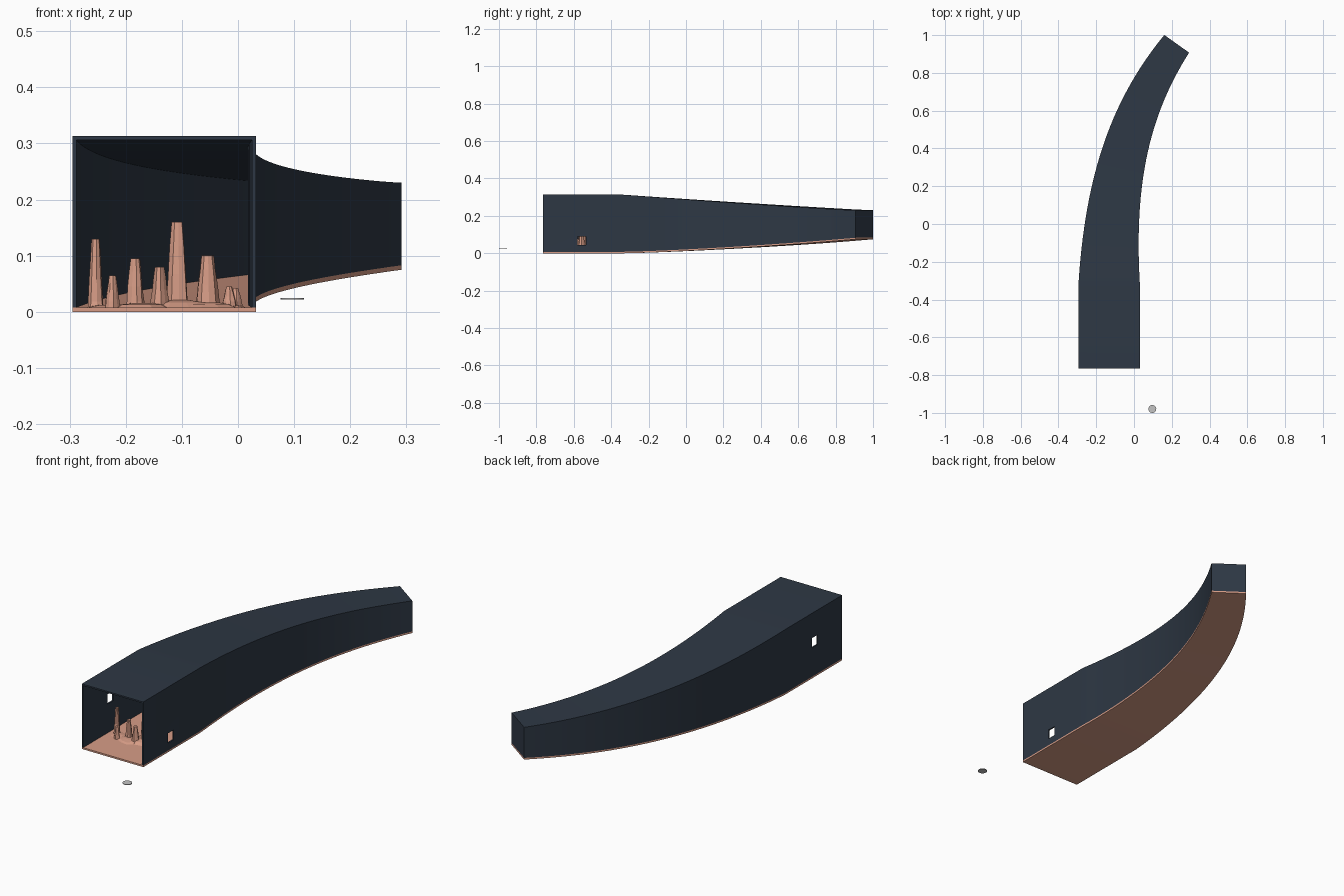
import bpy, bmesh, math, random
from mathutils import Vector, Matrix

if "Cube" in bpy.data.objects:
    bpy.data.objects.remove(bpy.data.objects["Cube"])
random.seed(4)

def material(name, rgb):
    m = bpy.data.materials.new(name)
    m.diffuse_color = (*rgb, 1)
    m.use_nodes = True
    m.node_tree.nodes["Principled BSDF"].inputs["Base Color"].default_value = m.diffuse_color
    return m

SLATE = material("dark slate", (0.027, 0.039, 0.058))
CLAY = material("salmon clay", (0.68, 0.335, 0.24))
GREY = material("light grey", (0.55, 0.55, 0.55))

def finish(bm, name, mat, smooth=False):
    bmesh.ops.recalc_face_normals(bm, faces=bm.faces)
    me = bpy.data.meshes.new(name)
    bm.to_mesh(me)
    bm.free()
    ob = bpy.data.objects.new(name, me)
    bpy.context.collection.objects.link(ob)
    me.materials.append(mat)
    if smooth:
        bpy.ops.object.select_all(action='DESELECT')
        ob.select_set(True)
        bpy.context.view_layer.objects.active = ob
        bpy.ops.object.shade_smooth_by_angle(angle=math.radians(25))
    return ob

# Centre path: straight mouth, then a bend to the right
FRONT, BEND = -0.765, -0.335
P = [Vector(p) for p in ((-0.1315, BEND), (-0.1315, 0.26), (-0.008, 0.631), (0.226, 0.954))]
N = 32
pts, tans = [], []
for i in range(N + 1):
    t = i / N
    u = 1 - t
    pts.append(u**3 * P[0] + 3*u*u*t * P[1] + 3*u*t*t * P[2] + t**3 * P[3])
    tans.append((u*u * (P[1]-P[0]) + 2*u*t * (P[2]-P[1]) + t*t * (P[3]-P[2])).normalized())
tans[-1] = Vector((0.58, 0.815)).normalized()
dist = [0.0]
for a, b in zip(pts, pts[1:]):
    dist.append(dist[-1] + (b - a).length)

# Station: centre, tangent, half width, bottom z, top z
stations = [(Vector((-0.1315, FRONT)), Vector((0, 1)), 0.1635, 0.0, 0.313)]
for p, tg, d in zip(pts, tans, dist):
    f = d / dist[-1]
    stations.append((p, tg, 0.1635 - 0.083*f, 0.075 * f**1.3, 0.23 + 0.083 * (1-f)**1.2))

def loft(section, name, mat):
    bm = bmesh.new()
    rings = []
    for p, tg, hw, z0, z1 in stations:
        side = Vector((tg.y, -tg.x))
        rings.append([bm.verts.new((*(p + side*s), z)) for s, z in section(hw, z0, z1)])
    n = len(rings[0])
    for a, b in zip(rings, rings[1:]):
        for i in range(n):
            j = (i + 1) % n
            bm.faces.new((a[i], a[j], b[j], b[i]))
    bm.faces.new(rings[0])
    bm.faces.new(rings[-1])
    return finish(bm, name, mat, True)

TH, FL = 0.007, 0.008

def shell_section(w, b, t):
    b += FL
    return [(-w, b), (-w, t), (w, t), (w, b), (w-TH, b), (w-TH, t-TH), (TH-w, t-TH), (TH-w, b)]

def floor_section(w, b, t):
    return [(-w, b), (w, b), (w, b+FL), (-w, b+FL)]

shell = loft(shell_section, "tunnel_walls", SLATE)
loft(floor_section, "tunnel_floor", CLAY)

# Closed far end
p, tg, hw, z0, z1 = stations[-1]
side = Vector((tg.y, -tg.x))
bm = bmesh.new()
corners = [(-hw+TH, z0+FL), (hw-TH, z0+FL), (hw-TH, z1-TH), (TH-hw, z1-TH)]
ends = [[bm.verts.new((*(p + side*s - tg*k), z)) for s, z in corners] for k in (0, 0.008)]
for i in range(4):
    j = (i + 1) % 4
    bm.faces.new((ends[0][i], ends[0][j], ends[1][j], ends[1][i]))
for e in ends:
    bm.faces.new(e)
finish(bm, "end_wall", SLATE)

# Small square window in each side wall
for name, x, z in (("left", -0.295, 0.17), ("right", 0.032, 0.067)):
    bm = bmesh.new()
    bmesh.ops.create_cube(bm, size=1, matrix=Matrix.Translation((x, -0.557, z))
                          @ Matrix.Diagonal((0.04, 0.044, 0.047, 1)))
    cutter = finish(bm, name + "_window_cutter", SLATE)
    cutter.hide_render = True
    cutter.display_type = 'WIRE'
    mod = shell.modifiers.new(name + "_window", 'BOOLEAN')
    mod.operation = 'DIFFERENCE'
    mod.solver = 'EXACT'
    mod.object = cutter

# Rough rock column from stacked jittered rings
def rock(name, x, y, profile, sides=9, jitter=0.12):
    bm = bmesh.new()
    rings = []
    wob = [1 + random.uniform(-jitter, jitter) for _ in range(sides)]
    for r, z in profile:
        ring = []
        for i in range(sides):
            a = 2 * math.pi * i / sides
            k = r * wob[i] * (1 + random.uniform(-jitter, jitter) / 2)
            ring.append(bm.verts.new((x + k*math.cos(a), y + k*math.sin(a), z)))
        rings.append(ring)
    for a, b in zip(rings, rings[1:]):
        for i in range(sides):
            j = (i + 1) % sides
            bm.faces.new((a[i], a[j], b[j], b[i]))
    bm.faces.new(rings[0])
    bm.faces.new(rings[-1])
    finish(bm, name, CLAY)

# Pillars: x, y, base radius, top radius, height
pillars = [(-0.254, -0.555, 0.014, 0.008, 0.13), (-0.224, -0.60, 0.012, 0.006, 0.065),
           (-0.183, -0.565, 0.015, 0.008, 0.095), (-0.140, -0.58, 0.015, 0.008, 0.08),
           (-0.108, -0.55, 0.020, 0.010, 0.16), (-0.055, -0.56, 0.020, 0.011, 0.10),
           (-0.016, -0.57, 0.012, 0.005, 0.045), (-0.004, -0.56, 0.010, 0.004, 0.042)]
for n, (x, y, r0, r1, h) in enumerate(pillars, 1):
    prof = [(r0 * 1.12, 0.006), (r0, 0.018)]
    prof += [(r0 + (r1 - r0) * k, 0.018 + (h - 0.018) * k) for k in (0.35, 0.7, 1)]
    rock(f"rock_pillar_{n}", x, y, prof)

# Low mounds on the floor around the pillars
mounds = [(-0.235, -0.57, 0.04, 0.012), (-0.17, -0.58, 0.055, 0.016), (-0.105, -0.55, 0.065, 0.021),
          (-0.05, -0.57, 0.055, 0.017), (-0.02, -0.56, 0.035, 0.013)]
for n, (x, y, r, h) in enumerate(mounds, 1):
    rock(f"floor_mound_{n}", x, y, [(r, 0.006), (r * 0.7, h * 0.8), (r * 0.3, h)], 10)

# Small loose disc in front of the mouth
bm = bmesh.new()
bmesh.ops.create_cone(bm, cap_ends=True, segments=24, radius1=0.021, radius2=0.021, depth=0.003,
                      matrix=Matrix.Translation((0.097, -0.979, 0.0235)))
finish(bm, "loose_disc", GREY, True)
